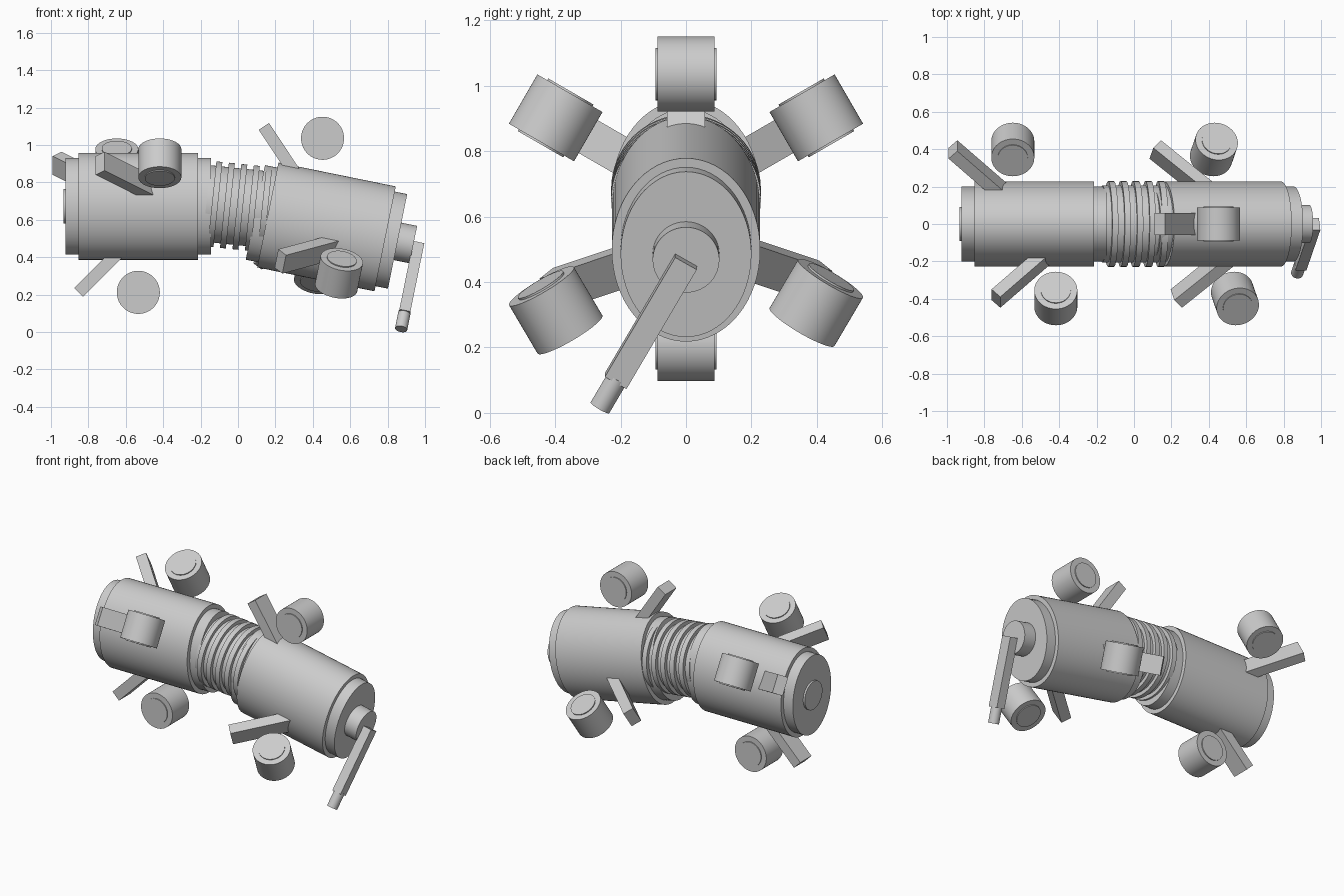
import bpy
import bmesh
from math import radians
from mathutils import Matrix, Vector

old = bpy.data.objects.get("Cube")
if old:
    bpy.data.objects.remove(old, do_unlink=True)

grey = bpy.data.materials.new("plain grey")
grey.use_nodes = True
colour = (0.6, 0.6, 0.6, 1)
grey.diffuse_color = colour
grey.node_tree.nodes["Principled BSDF"].inputs["Base Color"].default_value = colour


def move(x, y, z):
    return Matrix.Translation((x, y, z))


def turn(degrees, axis):
    return Matrix.Rotation(radians(degrees), 4, axis)


def finish(name, bm, matrix):
    bm.transform(matrix)
    mesh = bpy.data.meshes.new(name)
    bm.to_mesh(mesh)
    bm.free()
    mesh.materials.append(grey)
    obj = bpy.data.objects.new(name, mesh)
    bpy.context.collection.objects.link(obj)
    return obj


def box(name, size, matrix):
    bm = bmesh.new()
    bmesh.ops.create_cube(bm, size=1, matrix=Matrix.Diagonal((*size, 1)))
    return finish(name, bm, matrix)


def drum(name, x0, x1, ry, rz, matrix):
    """Elliptical cylinder lying along the local x axis."""
    bm = bmesh.new()
    bmesh.ops.create_cone(bm, cap_ends=True, segments=64, radius1=1, radius2=1, depth=1)
    bm.transform(move((x0 + x1) / 2, 0, 0) @ Matrix.Diagonal((x1 - x0, ry, rz, 1)) @ turn(90, 'Y'))
    obj = finish(name, bm, matrix)
    bpy.ops.object.select_all(action='DESELECT')
    obj.select_set(True)
    bpy.context.view_layer.objects.active = obj
    bpy.ops.object.shade_smooth_by_angle(angle=radians(30))
    return obj


def wheel_unit(name, frame, angle, shift):
    # Local z points away from the body
    spoke = frame @ turn(angle, 'X') @ move(shift, 0, 0)
    axle = spoke @ move(0, 0, 0.46) @ turn(90, 'Z')
    drum(name + "_wheel", -0.087, 0.087, 0.115, 0.115, axle)
    drum(name + "_wheel_hub", -0.093, 0.093, 0.08, 0.08, axle)
    # Slanted strut, its inner end buried in the body
    box(name + "_strut", (0.066, 0.116, 0.4),
        spoke @ move(-0.32, 0, 0.46) @ turn(-45, 'Y') @ move(0, 0, -0.2))


# Two body segments, the leading one pitched down
rear = move(-0.533, 0, 0.672)
front = move(0.473, 0, 0.562) @ turn(11.5, 'Y')
for label, frame, start in (("rear", rear, -60), ("front", front, 0)):
    drum(label + "_body", -0.32, 0.32, 0.227, 0.286, frame)
    drum(label + "_end_caps", -0.388, 0.388, 0.2, 0.258, frame)
    for i in range(3):
        wheel_unit(f"{label}_{i + 1}", frame, start - 120 * i, 0.115 * (i - 1))

# Rear end disc
drum("rear_disc", -0.4, -0.38, 0.092, 0.092, rear)

# Ribbed flexible joint
joint = move(0.01, 0, 0.669) @ turn(6, 'Y')
drum("joint_core", -0.18, 0.18, 0.205, 0.205, joint)
for i in range(5):
    x = (i - 2) * 0.067
    drum(f"joint_ring_{i + 1}", x - 0.016, x + 0.016, 0.229, 0.229, joint)

# Front hub with its swinging tool arm
drum("front_hub", 0.38, 0.474, 0.102, 0.102, front)
arm = front @ move(0.5, 0, 0) @ turn(-30, 'X')
box("tool_arm", (0.06, 0.076, 0.43), arm @ move(0, 0, -0.215))
drum("tool_tip", 0.42, 0.526, 0.033, 0.033, arm @ turn(90, 'Y'))
